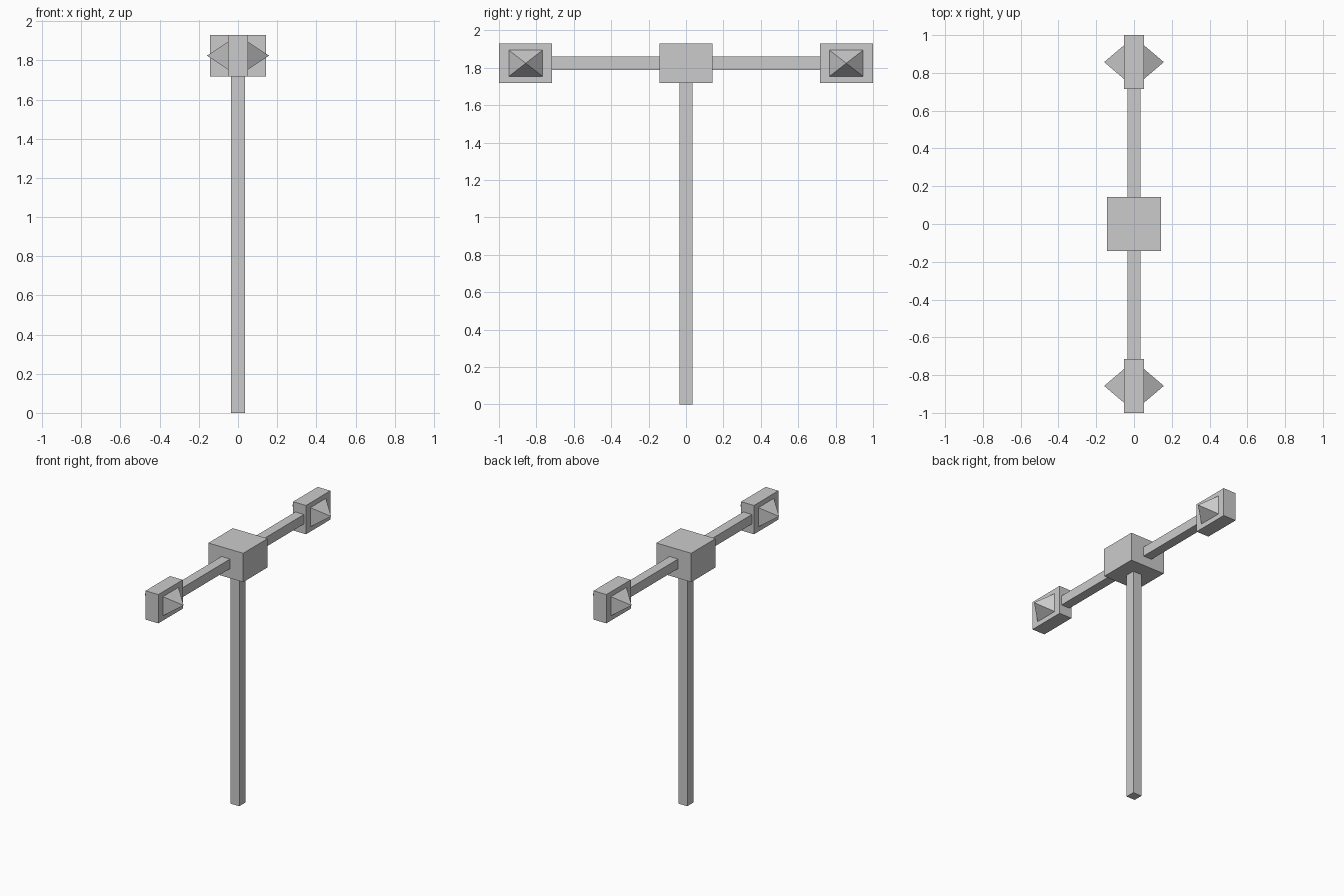
import bpy, bmesh

if "Cube" in bpy.data.objects:
    bpy.data.objects.remove(bpy.data.objects["Cube"])

Z0, Z1 = 1.718, 1.93      # bottom and top of the boxes
ZC = (Z0 + Z1) / 2


def make(name, bm):
    bmesh.ops.recalc_face_normals(bm, faces=bm.faces)
    me = bpy.data.meshes.new(name)
    bm.to_mesh(me)
    bm.free()
    ob = bpy.data.objects.new(name, me)
    bpy.context.collection.objects.link(ob)
    return ob


def box(name, lo, hi):
    bm = bmesh.new()
    bmesh.ops.create_cube(bm, size=1)
    for v in bm.verts:
        v.co = [(a + b) / 2 + c * (b - a) for a, b, c in zip(lo, hi, v.co)]
    return make(name, bm)


def spike(name, x, tip, y, hy, hz):
    # four-sided pyramid pointing sideways along x
    bm = bmesh.new()
    base = [bm.verts.new((x, y + sy * hy, ZC + sz * hz))
            for sy, sz in ((-1, -1), (1, -1), (1, 1), (-1, 1))]
    apex = bm.verts.new((tip, y, ZC))
    bm.faces.new(base)
    for i in range(4):
        bm.faces.new((base[i], base[(i + 1) % 4], apex))
    return make(name, bm)


# Upright post and central hub
box("post", (-0.035, -0.035, 0), (0.035, 0.035, Z0))
box("hub", (-0.142, -0.142, Z0), (0.142, 0.142, Z1))

# Arms, end blocks and the spikes on both faces of each block
for s, side in ((-1, "front"), (1, "back")):
    ys = sorted((s * 0.142, s * 0.716))
    box(side + "_arm", (-0.035, ys[0], ZC - 0.035), (0.035, ys[1], ZC + 0.035))
    ys = sorted((s * 0.716, s * 1.0))
    box(side + "_end_block", (-0.052, ys[0], Z0), (0.052, ys[1], Z1))
    for t, face in ((-1, "left"), (1, "right")):
        spike(f"{side}_{face}_spike", t * 0.052, t * 0.158, s * 0.857, 0.09, 0.07)
